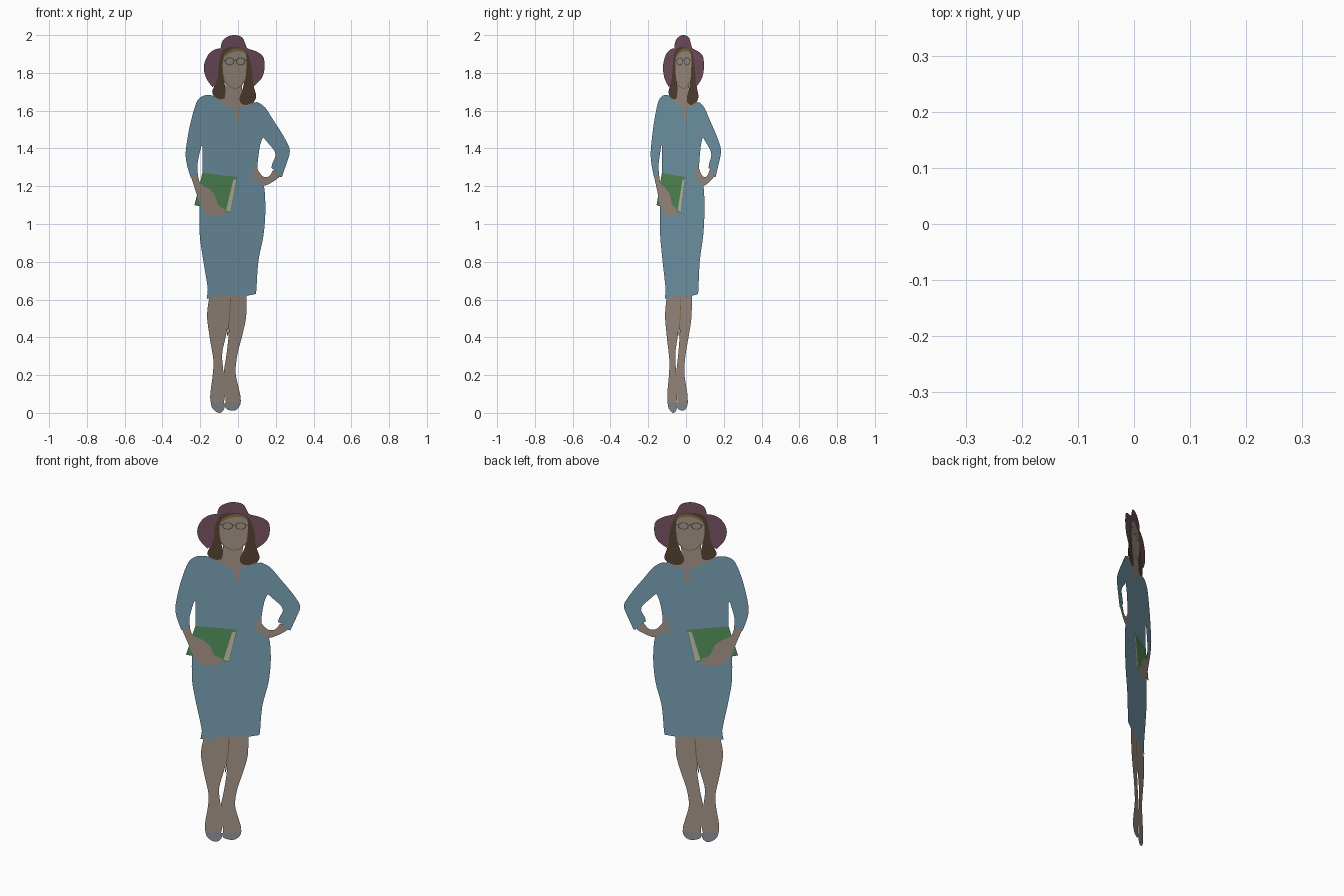
import bpy
from math import cos, sin, pi, radians
from mathutils import Vector

SLOPE = 0.675                                   # the flat cut-out stands on the plane y = SLOPE * x
NORMAL = Vector((SLOPE, -1, 0)).normalized()
STEP = 0.0006                                   # gap between stacked layers

COLORS = {'skin': (.40, .32, .26), 'blue': (.20, .37, .48), 'plum': (.20, .09, .13),
          'brown': (.10, .06, .035), 'gold': (.26, .16, .06), 'green': (.10, .30, .11),
          'cream': (.60, .58, .45), 'grey': (.29, .31, .34), 'dark': (.07, .06, .06)}
MATS = {}
for key, c in COLORS.items():
    MATS[key] = bpy.data.materials.new(key)
    MATS[key].diffuse_color = (*c, 1)


def smooth(pts, closed=True, n=4):
    """Curve through the points; strong turns stay as sharp corners."""
    p = [Vector(q) for q in pts]
    m = len(p)
    tan = []
    for i in range(m):
        if not closed and i in (0, m - 1):
            tan.append(Vector((0, 0)))
            continue
        a, b = p[i] - p[i - 1], p[(i + 1) % m] - p[i]
        if a.angle(b) > radians(62):
            tan.append(Vector((0, 0)))
        else:
            d = (a.normalized() + b.normalized()).normalized()
            tan.append(d * min(a.length, b.length))
    out = []
    for i in range(m if closed else m - 1):
        j = (i + 1) % m
        for s in range(n):
            t = s / n
            out.append(p[i] * (2*t**3 - 3*t**2 + 1) + tan[i] * (t**3 - 2*t**2 + t)
                       + p[j] * (3*t**2 - 2*t**3) + tan[j] * (t**3 - t**2))
    return out if closed else out + [p[-1]]


def build(name, pts, faces, color, layer):
    """Flat mesh; layers above 0 lie on both sides of the cut-out."""
    verts, polys = [], []
    for side in ((1, -1) if layer else (1,)):
        base = len(verts)
        for x, z in pts:
            verts.append(Vector((x, x * SLOPE, z)) * 0.01 + NORMAL * STEP * layer * side)
        polys += [[base + k for k in f[::side]] for f in faces]
    me = bpy.data.meshes.new(name)
    me.from_pydata(verts, [], polys)
    me.materials.append(MATS[color])
    bpy.context.collection.objects.link(bpy.data.objects.new(name, me))


def patch(name, pts, color, layer, curved=True):
    pts = smooth(pts) if curved else pts
    build(name, pts, [list(range(len(pts)))], color, layer)


def ribbon(name, pts, width, color, layer, closed=False):
    pts = smooth(pts, closed)
    n = len(pts)
    rim = []
    for i, p in enumerate(pts):
        a = pts[i - 1] if closed or i else p
        b = pts[(i + 1) % n] if closed or i < n - 1 else p
        d = (b - a).normalized() * width / 2
        rim += [(p.x - d.y, p.y + d.x), (p.x + d.y, p.y - d.x)]
    faces = [[2*i, 2*i + 1, (2*i + 3) % (2*n), (2*i + 2) % (2*n)] for i in range(n if closed else n - 1)]
    build(name, rim, faces, color, layer)


# legs and shoes
patch('left_leg', [(-15, 62), (-16.4, 52), (-15, 40), (-13, 27.5), (-13.5, 19), (-14.5, 11.5),
                   (-14.5, 6.5), (-12, 2), (-8, 3), (-6.8, 10), (-7.6, 20.5), (-8.4, 31),
                   (-6.6, 40), (-4.7, 50), (-4, 62)], 'skin', 0)
patch('right_leg', [(-4, 62), (-4.7, 50), (-5, 40.5), (-6.3, 29.5), (-7.6, 20.5), (-6.8, 10),
                    (-6.5, 4), (-3, 2.5), (0, 4), (1.3, 8), (.3, 13.5), (-1.3, 21.5), (-.3, 31),
                    (2.4, 41.6), (4.3, 50.7), (4.6, 62)], 'skin', 0)
ribbon('leg_line', [(-4, 61), (-4.5, 51), (-5.6, 41)], .5, 'gold', 1)
patch('left_shoe', [(-14.6, 7), (-13.8, 3), (-11.8, .8), (-9.5, 0), (-7.5, 1.8), (-6.8, 5),
                    (-10, 6), (-12.5, 5.4)], 'grey', 1)
patch('right_shoe', [(-6.8, 5), (-6.5, 2.5), (-3.5, 1.2), (-1, 1.6), (1, 4), (1.5, 7),
                     (-.5, 5.5), (-3.5, 5.5)], 'grey', 1)

# dress with both sleeves in one outline
patch('dress', [(-13.5, 168), (-18, 168), (-21, 166), (-23, 161.5), (-25.5, 152), (-27.4, 141),
                (-27.7, 136), (-26.8, 130.5), (-25, 124.5), (-21.2, 125.5), (-21.4, 132),
                (-19.4, 141.5), (-18.8, 141), (-18.8, 126.5), (-19.3, 118), (-20.3, 110.5),
                (-20.3, 94.7), (-18.7, 82.5), (-16, 65.5), (-16.6, 60.5), (-7, 60.5), (1, 61.3),
                (9.5, 63), (9.8, 66), (10.8, 80.4), (13.5, 94), (14.5, 107), (14, 118.5),
                (12.4, 124), (10.4, 129), (10.8, 136), (11.9, 142.5), (13.2, 146), (16, 142.8),
                (19.3, 138.7), (19.8, 136), (18.2, 132), (17.7, 129.7), (20.3, 127.6),
                (22, 125), (23.2, 124.8), (25, 130), (27.3, 137), (27.2, 140.3), (24, 146.7),
                (18.7, 155), (14.5, 161.5), (11.3, 164), (9.8, 164.5), (4.5, 162.5), (-2, 161.5),
                (-7, 163.5)], 'blue', 0)
patch('neckline_slit', [(-1.8, 162.5), (-1.5, 155), (-.4, 152), (.5, 155), (.6, 162.5)], 'skin', 1)

# hat, hair, head
patch('hat', [(-9.2, 193), (-8.2, 197), (-5, 199.4), (-1.3, 200), (2.3, 198.7), (4, 195), (5, 193),
              (9.8, 191.3), (13.4, 188.5), (14, 182), (12.4, 177), (8.5, 173), (4, 176),
              (-9, 176), (-13.5, 172.5), (-17, 177.5), (-18, 184), (-15.5, 190), (-12, 192.5)],
      'plum', 0)
patch('neck', [(-6.5, 177), (-6.8, 170), (-8.5, 166.5), (-12.5, 167.6), (-7, 163.3), (-2, 161.3),
               (4.5, 162.3), (9, 164.6), (2.5, 166), (2, 171), (2.8, 177)], 'skin', 1)
patch('hair', [(-8, 192), (-10, 186), (-11, 177), (-13.6, 170), (-12.5, 167.5), (-9.5, 166),
               (-7.2, 166.5), (-6.6, 171), (-8, 178), (4, 178), (2.5, 171.5), (.8, 167),
               (1.5, 164), (4.5, 163), (8.5, 165), (9.6, 167.5), (8, 174), (6.8, 185),
               (4, 192), (0, 193.5), (-5, 193.5)], 'brown', 2)
patch('face', [(-8.1, 181), (-7.8, 188), (-5, 191.5), (-1, 193), (3, 191.5), (4.4, 188), (4.2, 181),
               (3.5, 176), (1.2, 173), (-1.5, 171.8), (-4.5, 172.8), (-7, 176)], 'skin', 3)
ribbon('jaw_line', [(-7.3, 176), (-4.5, 172.8), (-1.5, 171.8), (1.2, 173), (3.4, 176)], .5, 'gold', 4)
patch('fringe', [(-7.9, 187.5), (-6.8, 190.3), (-2, 192.9), (3, 192.3), (4.6, 189), (2, 191.2),
                 (-2, 191.3), (-5.5, 189.8)], 'gold', 4)

# glasses
for side, cx in (('left', -4.6), ('right', 1.2)):
    ring = [(cx + 2.2 * cos(a * pi / 5), 186.1 + 1.9 * sin(a * pi / 5)) for a in range(10)]
    ribbon(side + '_glasses_rim', ring, .45, 'dark', 5, True)
for name, pts in (('bridge', [(-2.4, 186.4), (-1.7, 186.8), (-1, 186.4)]),
                  ('left_temple', [(-8, 187), (-6.8, 186.5)]),
                  ('right_temple', [(3.4, 186.5), (4.6, 187)])):
    ribbon('glasses_' + name, pts, .45, 'dark', 5)

# book and hands
patch('book_cover', [(-18.8, 127), (-.3, 124.8), (-4, 105.8), (-23, 110)], 'green', 1, False)
patch('book_pages', [(-2.6, 123.3), (-.9, 123.8), (-4.1, 106.3), (-6.4, 107.2)], 'cream', 2, False)
patch('book_hand', [(-24.9, 125.3), (-22.5, 118), (-20.3, 111), (-18, 106.5), (-14.5, 104.3),
                    (-10, 104), (-7, 105.5), (-6.8, 107.8), (-10.5, 110), (-12.5, 115.5),
                    (-16, 119), (-20, 121.5), (-21.3, 126)], 'skin', 3)
patch('hip_hand', [(6.2, 130.8), (9.5, 130.2), (11, 127.8), (13.5, 125), (16.5, 125.3), (18.6, 128.6),
                   (20.6, 127.3), (21.8, 124.9), (18.5, 122.4), (14, 120.3), (11.5, 121.5),
                   (10, 124), (6.5, 124), (7, 125.5), (9.5, 126), (6.3, 127.5), (9, 128.4)],
      'skin', 1)
